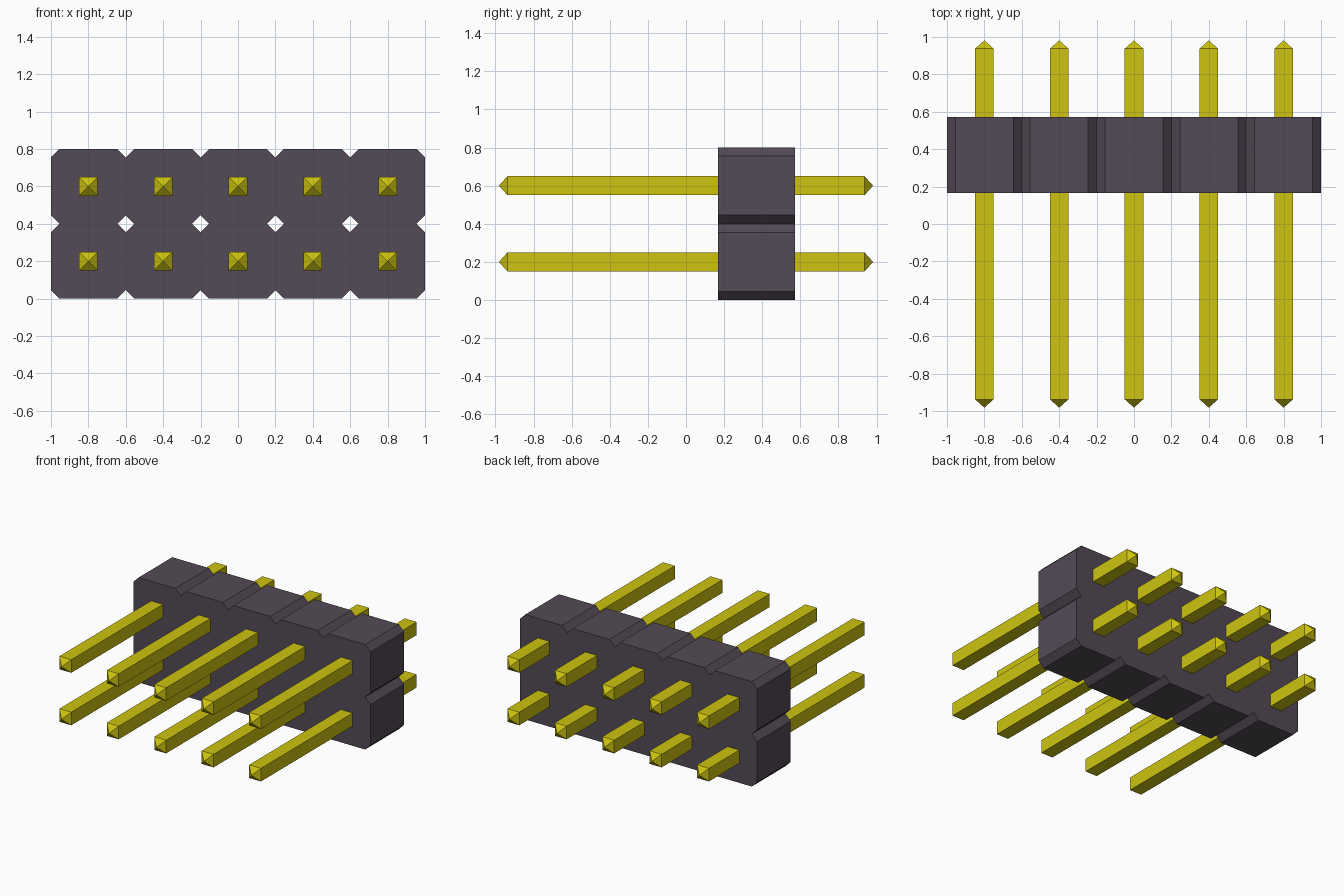
import bpy
import bmesh

if "Cube" in bpy.data.objects:
    bpy.data.objects.remove(bpy.data.objects["Cube"], do_unlink=True)

PITCH = 0.4                    # spacing of the pins
COLUMNS, ROWS = 5, 2
CHAMFER = 0.045                # cut corner of each housing cell
BODY_Y = (0.167, 0.572)        # front and back of the housing
PIN_HALF = 0.05
PIN_Y, TIP = 0.982, 0.045      # pin end and taper length


def make_material(name, colour):
    mat = bpy.data.materials.new(name)
    mat.use_nodes = True
    mat.diffuse_color = colour
    mat.node_tree.nodes["Principled BSDF"].inputs["Base Color"].default_value = colour
    return mat


def make_object(name, bm, mat):
    bmesh.ops.recalc_face_normals(bm, faces=bm.faces)
    mesh = bpy.data.meshes.new(name)
    bm.to_mesh(mesh)
    bm.free()
    mesh.materials.append(mat)
    obj = bpy.data.objects.new(name, mesh)
    bpy.context.collection.objects.link(obj)
    return obj


def prism(bm, profile, y0, y1):
    """Extrude an x-z profile along y; return the front and back faces."""
    front = bm.faces.new([bm.verts.new((x, y0, z)) for x, z in profile])
    ext = bmesh.ops.extrude_face_region(bm, geom=[front], use_keep_orig=True)["geom"]
    moved = [v for v in ext if isinstance(v, bmesh.types.BMVert)]
    bmesh.ops.translate(bm, verts=moved, vec=(0, y1 - y0, 0))
    back = next(f for f in ext if isinstance(f, bmesh.types.BMFace))
    return front, back


plastic = make_material("dark plastic", (0.087, 0.068, 0.093, 1))
metal = make_material("yellow metal", (0.61, 0.55, 0.005, 1))

centres = [((c - (COLUMNS - 1) / 2) * PITCH, (r + 0.5) * PITCH)
           for r in range(ROWS) for c in range(COLUMNS)]

# Housing: a grid of eight-sided cells
h = PITCH / 2
k = h - CHAMFER
octagon = [(-k, -h), (k, -h), (h, -k), (h, k), (k, h), (-k, h), (-h, k), (-h, -k)]
bm = bmesh.new()
for cx, cz in centres:
    prism(bm, [(cx + x, cz + z) for x, z in octagon], *BODY_Y)
make_object("housing", bm, plastic)

# Pins: square bars with a pyramid point at each end
p = PIN_HALF
square = [(-p, -p), (p, -p), (p, p), (-p, p)]
for i, (cx, cz) in enumerate(centres):
    bm = bmesh.new()
    shaft = PIN_Y - TIP
    ends = prism(bm, square, -shaft, shaft)
    for face, y in zip(ends, (-PIN_Y, PIN_Y)):
        poke = bmesh.ops.poke(bm, faces=[face])
        poke["verts"][0].co.y = y
    pin = make_object(f"pin_{i + 1}", bm, metal)
    pin.location = (cx, 0, cz)
